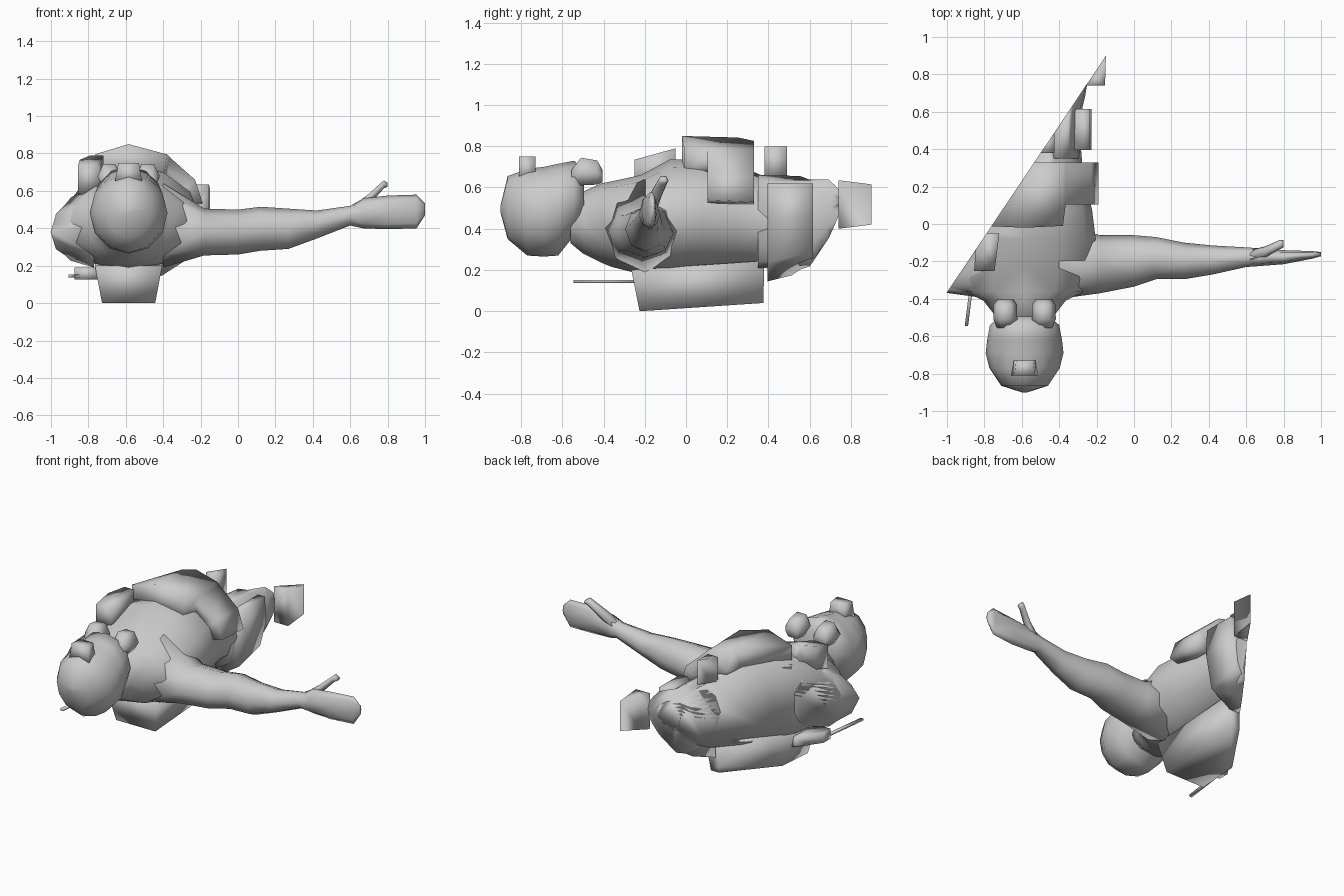
import bpy, bmesh, math
from mathutils import Vector

CX = -0.585  # body centre line
grey = bpy.data.materials.new("plain_grey")
grey.diffuse_color = (0.6, 0.6, 0.6, 1)

# the whole figure is sliced along one upright diagonal plane
CUT_POINT = Vector((-0.15, 0.9, 0))
CUT_NORMAL = Vector((-1.265, 0.85, 0)).normalized()


def loft(name, rings, angle=120):
    """Skin closed rings of points, cap the ends, slice and close the slice."""
    bm = bmesh.new()
    rows = [[bm.verts.new(p) for p in r] for r in rings]
    n = len(rows[0])
    for a, b in zip(rows, rows[1:]):
        for i in range(n):
            j = (i + 1) % n
            bm.faces.new((a[i], a[j], b[j], b[i]))
    bm.faces.new(rows[0][::-1])
    bm.faces.new(rows[-1])
    bmesh.ops.triangulate(bm, faces=[f for f in bm.faces if len(f.verts) == 4])
    bmesh.ops.recalc_face_normals(bm, faces=bm.faces)
    bmesh.ops.bisect_plane(bm, geom=bm.verts[:] + bm.edges[:] + bm.faces[:],
                           plane_co=CUT_POINT, plane_no=CUT_NORMAL, clear_outer=True)
    if not bm.faces:
        bm.free()
        return
    bmesh.ops.holes_fill(bm, edges=[e for e in bm.edges if e.is_boundary], sides=0)
    bmesh.ops.recalc_face_normals(bm, faces=bm.faces)
    me = bpy.data.meshes.new(name)
    bm.to_mesh(me)
    bm.free()
    me.materials.append(grey)
    ob = bpy.data.objects.new(name, me)
    bpy.context.collection.objects.link(ob)
    bpy.ops.object.select_all(action='DESELECT')
    ob.select_set(True)
    bpy.context.view_layer.objects.active = ob
    bpy.ops.object.shade_smooth_by_angle(angle=math.radians(angle))


def ring_y(y, x, rx, z0, z1, n=12):
    """Ellipse across the y axis."""
    return [(x + rx * math.cos(t), y, (z0 + z1) / 2 + (z1 - z0) / 2 * math.sin(t))
            for t in (2 * math.pi * i / n for i in range(n))]


def ring_x(x, y0, y1, z0, z1, side=1, n=8):
    """Ellipse across the x axis, optionally mirrored over the centre line."""
    px = x if side > 0 else 2 * CX - x
    return [(px, (y0 + y1) / 2 + (y1 - y0) / 2 * math.cos(t),
             (z0 + z1) / 2 + (z1 - z0) / 2 * math.sin(t))
            for t in (2 * math.pi * i / n for i in range(n))]


def rect_y(y, x0, x1, z0, z1):
    return [(x0, y, z0), (x1, y, z0), (x1, y, z1), (x0, y, z1)]


def box(name, x0, x1, y0, y1, z0, z1):
    loft(name, [rect_y(y0, x0, x1, z0, z1), rect_y(y1, x0, x1, z0, z1)])


# torso
loft("torso", [ring_y(y, CX, rx, a, b) for y, rx, a, b in [
    (-0.56, 0.13, 0.33, 0.50), (-0.50, 0.15, 0.28, 0.58), (-0.41, 0.22, 0.235, 0.62),
    (-0.36, 0.32, 0.215, 0.63), (-0.22, 0.37, 0.18, 0.66), (-0.08, 0.38, 0.175, 0.735),
    (0.08, 0.36, 0.19, 0.74), (0.25, 0.315, 0.20, 0.71), (0.42, 0.30, 0.19, 0.66),
    (0.60, 0.305, 0.25, 0.64), (0.70, 0.32, 0.36, 0.65)]])

# leg running back to the boot
loft("leg", [ring_y(y, x, rx, a, b) for y, x, rx, a, b in [
    (0.35, -0.40, 0.11, 0.21, 0.66), (0.60, -0.38, 0.10, 0.20, 0.655),
    (0.69, -0.32, 0.06, 0.33, 0.66), (0.75, -0.285, 0.035, 0.42, 0.645)]])

# head
loft("head", [ring_y(y, CX, rx, a, b) for y, rx, a, b in [
    (-0.90, 0.015, 0.48, 0.51), (-0.865, 0.125, 0.35, 0.655), (-0.77, 0.188, 0.27, 0.69),
    (-0.69, 0.208, 0.265, 0.70), (-0.62, 0.20, 0.27, 0.715), (-0.54, 0.185, 0.37, 0.73),
    (-0.495, 0.13, 0.42, 0.66)]])

# eye lenses and nose block
for s in (-1, 1):
    ex = CX + s * 0.103
    loft("eye_lens", [ring_y(-0.555, ex, 0.045, 0.62, 0.69, 6),
                      ring_y(-0.51, ex, 0.064, 0.60, 0.755, 6),
                      ring_y(-0.43, ex, 0.062, 0.605, 0.74, 6),
                      ring_y(-0.405, ex, 0.045, 0.62, 0.69, 6)])
loft("nose_block", [[(CX - w, -0.81, z), (CX + w, -0.81, z), (CX + w - 0.01, -0.73, z),
                     (CX - w + 0.01, -0.73, z)] for w, z in [(0.074, 0.64), (0.055, 0.75)]])

# arms, hands and thumbs
for s, side in ((1, "right"), (-1, "left")):
    loft(side + "_arm", [ring_x(*v, s) for v in [
        (-0.40, -0.40, 0.0, 0.19, 0.64), (-0.18, -0.37, -0.06, 0.255, 0.505),
        (0.0, -0.335, -0.06, 0.26, 0.50), (0.12, -0.295, -0.07, 0.28, 0.515),
        (0.27, -0.295, -0.10, 0.29, 0.505), (0.42, -0.27, -0.115, 0.345, 0.495),
        (0.60, -0.23, -0.125, 0.415, 0.52), (0.67, -0.225, -0.13, 0.40, 0.56),
        (0.80, -0.215, -0.14, 0.395, 0.575), (0.955, -0.185, -0.145, 0.40, 0.58),
        (1.0, -0.172, -0.15, 0.47, 0.535)]])
    loft(side + "_thumb", [ring_x(*v, s, 6) for v in [
        (0.62, -0.21, -0.14, 0.45, 0.53), (0.70, -0.18, -0.12, 0.52, 0.59),
        (0.78, -0.135, -0.085, 0.61, 0.66), (0.80, -0.125, -0.085, 0.62, 0.645)]])

# arched roll over the back, narrowing where it drops down the side
loft("back_roll", [[(xo, y0, zo), (xo, y1, zo - 0.01), (xi, y1, zi), (xi, y0, zi)]
                   for xo, zo, xi, zi, y0, y1 in [
    (-0.80, 0.785, -0.78, 0.64, -0.01, 0.33), (CX, 0.85, CX, 0.67, -0.02, 0.33),
    (-0.38, 0.795, -0.40, 0.64, -0.01, 0.33), (-0.365, 0.78, -0.385, 0.62, 0.105, 0.33),
    (-0.23, 0.66, -0.33, 0.56, 0.105, 0.33), (-0.19, 0.54, -0.29, 0.52, 0.105, 0.33)]])

# small pouches on the back
loft("shoulder_pouch", [rect_y(-0.25, -0.855, -0.745, 0.58, 0.735),
                        rect_y(-0.05, -0.84, -0.72, 0.64, 0.79)])
box("rear_pouch", -0.56, -0.425, 0.38, 0.49, 0.64, 0.80)

# curved thigh band wrapping from the side to underneath
loft("thigh_band", [[(-0.285, y, 0.62), (-0.235, y, 0.62), (-0.228, y, 0.45), (-0.27, y, b + 0.09),
                     (-0.41, y, b), (-0.60, y, b), (-0.60, y, 0.45), (-0.40, y, 0.50)]
                    for y, b in [(0.395, 0.145), (0.615, 0.20)]])

# boot
loft("boot", [rect_y(0.74, -0.36, -0.155, 0.40, 0.635),
              rect_y(0.90, -0.36, -0.15, 0.42, 0.615)])

# chest pack under the belly, tapering downwards
loft("chest_pack", [[(CX - w, y0, z0), (CX + w, y0, z0), (CX + w, y1, z1), (CX - w, y1, z1)]
                    for w, y0, y1, z0, z1 in [(0.142, -0.225, 0.375, 0.0, 0.04),
                                              (0.18, -0.265, 0.38, 0.20, 0.245)]])

# hose connector and thin rod beside the pack
box("rod_holder", -0.875, -0.74, -0.25, -0.03, 0.125, 0.19)
loft("rod", [rect_y(-0.545, -0.905, -0.887, 0.138, 0.152),
             rect_y(-0.23, -0.865, -0.847, 0.138, 0.152)])
